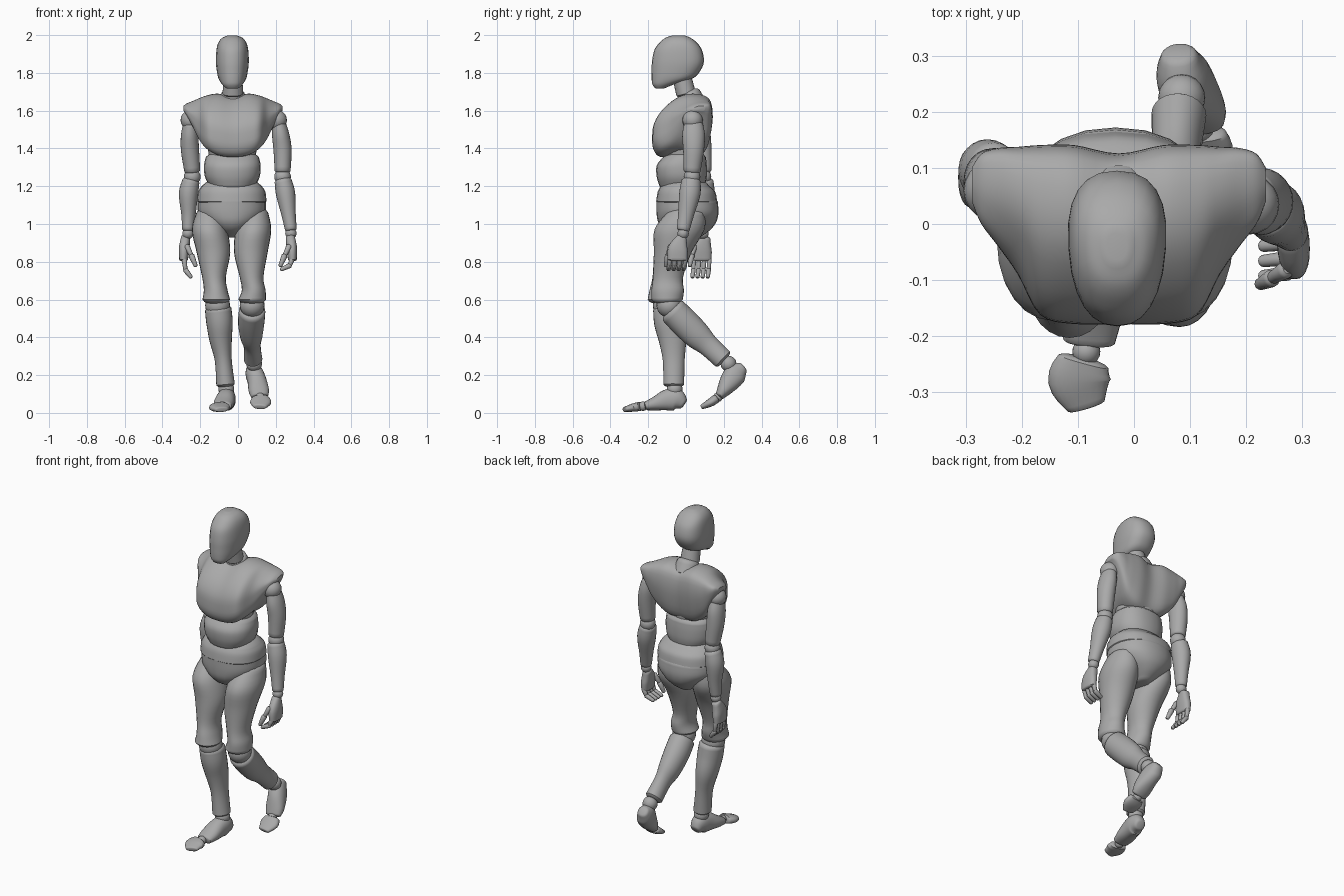
import bpy, bmesh
from math import sin, cos, tau, radians
from mathutils import Vector

cube = bpy.data.objects.get("Cube")
if cube:
    bpy.data.objects.remove(cube, do_unlink=True)

grey = bpy.data.materials.new("plain grey")
grey.use_nodes = True
grey.diffuse_color = (.4, .4, .4, 1)
grey.node_tree.nodes["Principled BSDF"].inputs["Base Color"].default_value = (.4, .4, .4, 1)


def spline(points, steps, closed=False):
    """Smooth curve passing through every control vector."""
    count, result = len(points), []
    pick = (lambda i: points[i % count]) if closed else (lambda i: points[max(0, min(count - 1, i))])
    for i in range(count if closed else count - 1):
        a, b, c, d = (pick(i + k) for k in (-1, 0, 1, 2))
        for s in range(steps):
            t = s / steps
            result.append(b + (c - a) * t / 2 + (a - b * 2.5 + c * 2 - d / 2) * t * t
                          + (b * 3 - c * 3 + d - a) * t ** 3 / 2)
    if not closed:
        result.append(points[-1])
    return result


def skin(name, rings, angle=42):
    """Bridge rings of points into one closed smooth object."""
    bm = bmesh.new()
    loops = [[bm.verts.new(p) for p in ring] for ring in rings]
    for low, high in zip(loops, loops[1:]):
        for i in range(len(low)):
            j = (i + 1) % len(low)
            bm.faces.new((low[i], low[j], high[j], high[i]))
    bm.faces.new(loops[0][::-1])
    bm.faces.new(loops[-1])
    bmesh.ops.recalc_face_normals(bm, faces=bm.faces)
    mesh = bpy.data.meshes.new(name)
    bm.to_mesh(mesh)
    bm.free()
    mesh.materials.append(grey)
    obj = bpy.data.objects.new(name, mesh)
    bpy.context.collection.objects.link(obj)
    bpy.ops.object.select_all(action='DESELECT')
    bpy.context.view_layer.objects.active = obj
    obj.select_set(True)
    bpy.ops.object.shade_smooth_by_angle(angle=radians(angle))
    return obj


def loft(name, sections, level=False, power=2, sides=24, steps=4, cap=.25, taper=0):
    """Sections are x, y, z, half width, half depth; level keeps the rings horizontal."""
    path = spline([Vector(s) for s in sections], steps)
    last = len(path) - 1
    rings = []

    def ring(i, scale=1, push=0):
        p = path[i]
        along = path[min(i + 1, last)].xyz - path[max(i - 1, 0)].xyz
        along = Vector((0, 0, 1 if along.z > 0 else -1)) if level else along.normalized()
        across = (Vector((1, 0, 0)) - along * along.x).normalized()
        depth = along.cross(across)
        centre = p.xyz + along * push * min(p[3], p[4])
        points = []
        for k in range(sides):
            c, s = cos(tau * k / sides), sin(tau * k / sides)
            u = abs(c) ** (2 / power) * (1 if c > 0 else -1)
            v = abs(s) ** (2 / power) * (1 if s > 0 else -1)
            points.append(centre + across * u * p[3] * scale * (1 + taper * v) + depth * v * p[4] * scale)
        return points

    # rounded lips at both ends
    rings += [ring(0, .6, -cap), ring(0, .86, -cap * .6)]
    rings += [ring(i) for i in range(last + 1)]
    rings += [ring(last, .86, cap * .6), ring(last, .6, cap)]
    return skin(name, rings)


def ball(name, x, y, z, radius):
    bpy.ops.mesh.primitive_uv_sphere_add(segments=20, ring_count=12, radius=radius, location=(x, y, z))
    obj = bpy.context.object
    obj.name = name
    obj.data.materials.append(grey)
    bpy.ops.object.shade_smooth()


def body(name, x, rows, **options):
    """Horizontal body part; rows are height, half width, front, back."""
    loft(name, [(x, (f + b) / 2, z, w, (b - f) / 2) for z, w, f, b in rows], level=True, **options)


# Head and neck
body("head", -.03, [(1.72, .035, -.165, -.11), (1.74, .055, -.178, -.06), (1.77, .073, -.182, .035),
                    (1.81, .082, -.182, .075), (1.86, .087, -.18, .095), (1.92, .084, -.168, .085),
                    (1.96, .074, -.14, .058), (1.985, .054, -.11, .025), (1.996, .03, -.08, 0)],
     power=2.4, cap=.1, taper=.1)
loft("upper_neck", [(-.027, -.02, 1.77, .05, .05), (-.027, .0, 1.69, .055, .052)])
loft("lower_neck", [(-.027, .015, 1.69, .062, .06), (-.027, .04, 1.63, .075, .07)])

# Chest yoke, swept from shoulder to shoulder
outline = [(0, .3), (.03, .52), (.17, .74), (.42, .94), (.68, 1), (.93, .93), (1, .7),
           (.98, .4), (.9, .1), (.75, 0), (.45, .02), (.14, 0), (.02, .12)]
half = [(0, -.178, .125, 1.355, 1.675), (.08, -.178, .14, 1.365, 1.69), (.14, -.162, .14, 1.4, 1.68),
        (.18, -.09, .137, 1.45, 1.665), (.215, -.04, .135, 1.52, 1.65), (.245, 0, .125, 1.575, 1.638),
        (.262, .04, .1, 1.6, 1.625)]
spans = [Vector((-h[0],) + h[1:]) for h in half[:0:-1]] + [Vector(h) for h in half]
skin("chest", [spline([Vector((d - .027, f + (b - f) * u, lo + (hi - lo) * v)) for u, v in outline], 3, True)
               for d, f, b, lo, hi in spline(spans, 4)])

# Waist and hips
body("lower_ribs", -.03, [(1.46, .14, -.12, .1), (1.34, .12, -.12, .09)])
body("abdomen", -.03, [(1.355, .14, -.12, .105), (1.31, .15, -.155, .11), (1.25, .145, -.155, .11),
                       (1.2, .12, -.14, .1)], power=2.3)
body("waist", -.033, [(1.2, .16, -.135, .125), (1.17, .178, -.15, .155), (1.12, .184, -.158, .165)], power=2.3)
body("pelvis", -.033, [(1.12, .18, -.157, .168), (1.06, .178, -.156, .172), (1.01, .14, -.148, .16),
                       (.97, .09, -.12, .13), (.94, .05, -.07, .09)], power=2.2)


def arm(side, shoulder, upper, lower):
    """Upper arm and forearm share heights and thickness; each side gives x, y per ring."""
    ball(side + "_shoulder", *shoulder, 1.55, .054)
    loft(side + "_upper_arm", [p + r for p, r in zip(upper, [
        (1.53, .038, .05), (1.47, .046, .06), (1.39, .048, .055), (1.28, .042, .045)])])
    ball(side + "_elbow", *upper[-1], 1.25, .044)
    loft(side + "_forearm", [p + r for p, r in zip(lower, [
        (1.23, .045, .05), (1.16, .051, .056), (1.05, .038, .042), (.97, .031, .034)])])
    ball(side + "_wrist", *lower[-1], .95, .03)


arm("left", (.205, .035), [(.215, .04), (.226, .04), (.236, .04), (.236, .032)],
    [(.238, .027), (.252, .02), (.268, 0), (.28, -.015)])
arm("right", (-.25, .06), [(-.252, .06), (-.256, .07), (-.254, .08), (-.242, .09)],
    [(-.248, .095), (-.262, .095), (-.262, .095), (-.265, .09)])


def hand(side, sign, x, y, drop, curl):
    """Palm, four bent fingers and a thumb; drop and curl shape the fingers."""
    loft(side + "_palm", [(x - sign * .008, y + .02, .93, .024, .026), (x, y, .87, .028, .052),
                          (x + sign * .003, y - .003, .81, .023, .052)], power=2.4)
    for i in range(4):
        fy = y + .038 - i * .027
        joints = [(x, fy, .81), (x - sign * curl * .2, fy - .003, .81 - drop * .6),
                  (x - sign * curl, fy - .008, .81 - drop)]
        for k, (a, b) in enumerate(zip(joints, joints[1:])):
            loft(f"{side}_finger_{i}_{k}", [a + (.014, .013), b + (.011, .011)], sides=10, steps=2, cap=.6)
    thumb = [(x - sign * .015, y - .04, .88), (x - sign * .04, y - .055, .83), (x - sign * .06, y - .065, .78)]
    for k, (a, b) in enumerate(zip(thumb, thumb[1:])):
        loft(f"{side}_thumb_{k}", [a + (.016, .016), b + (.011, .011)], sides=10, steps=2, cap=.6)


hand("left", 1, .285, -.042, .05, .055)
hand("right", -1, -.285, .085, .09, .035)


def leg(side, thigh, knee, calf, ankle):
    """Thigh rings share heights and thickness; calf rings are placed freely in space."""
    loft(side + "_thigh", [p + r for p, r in zip(thigh, [
        (1.06, .07, .1), (.97, .094, .132), (.85, .089, .1), (.72, .063, .08),
        (.65, .063, .086), (.6, .073, .083)])], level=True, cap=.3)
    ball(side + "_knee", *knee, .066)
    loft(side + "_calf", [p + r for p, r in zip(calf, [
        (.07, .074), (.07, .077), (.06, .073), (.045, .058), (.049, .055)])])
    ball(side + "_ankle", *ankle, .042)


leg("right", [(-.15, 0), (-.15, -.035), (-.13, -.07), (-.127, -.097), (-.118, -.107), (-.115, -.12)],
    (-.108, -.11, .57), [(-.105, -.1, .55), (-.098, -.092, .48), (-.092, -.072, .39),
                         (-.078, -.065, .28), (-.066, -.065, .15)], (-.062, -.06, .125))
leg("left", [(.09, 0), (.082, -.035), (.068, -.07), (.072, -.095), (.083, -.097), (.075, -.1)],
    (.075, -.09, .57), [(.075, -.07, .54), (.07, -.01, .48), (.07, .06, .41),
                        (.075, .12, .355), (.08, .195, .285)], (.085, .225, .26))


def foot(side, sole, toes):
    """Foot and separate toe cap, swept from heel to toe."""
    loft(side + "_foot", [p + r for p, r in zip(sole, [
        (.032, .032), (.046, .058), (.05, .056), (.054, .038), (.046, .024)])], power=2.2)
    ball(side + "_toe_joint", *Vector(sole[-1]).lerp(Vector(toes[0]), .5), .025)
    loft(side + "_toes", [p + r for p, r in zip(toes, [(.046, .024), (.056, .022), (.034, .013)])], power=2.4)


foot("right", [(-.055, -.015, .05), (-.058, -.05, .07), (-.065, -.1, .068), (-.075, -.16, .05), (-.08, -.21, .037)],
     [(-.09, -.245, .034), (-.097, -.28, .028), (-.085, -.325, .018)])
foot("left", [(.08, .3, .24), (.085, .268, .212), (.1, .235, .17), (.11, .2, .12), (.115, .178, .09)],
     [(.118, .16, .076), (.12, .13, .055), (.115, .085, .032)])
